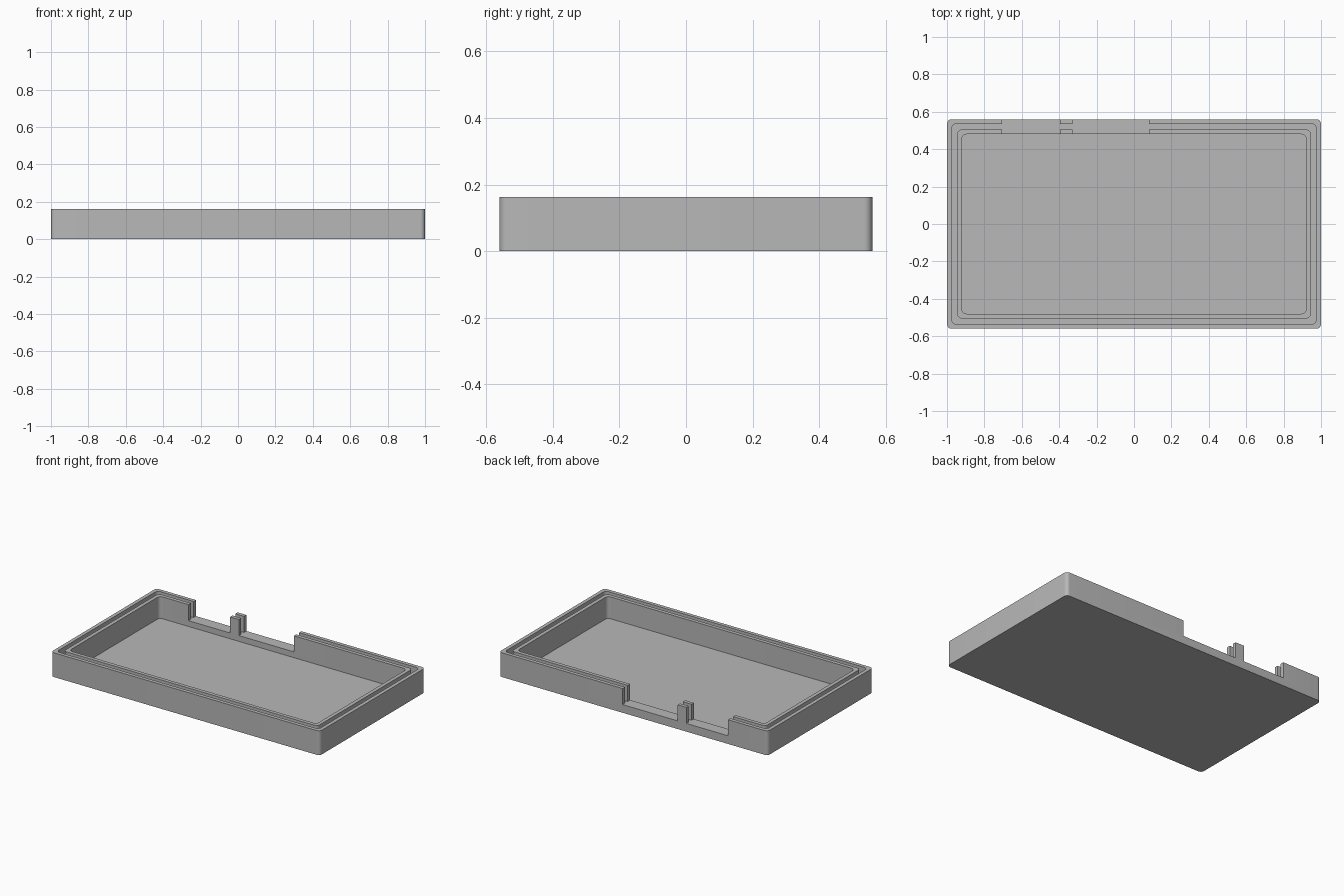
import bpy, bmesh, math

HX, HY, HEIGHT = 1.0, 0.56, 0.163
FLOOR, SILL, GROOVE = 0.016, 0.055, 0.055

if "Cube" in bpy.data.objects:
    bpy.data.objects.remove(bpy.data.objects["Cube"])

grey = bpy.data.materials.new("matte grey")
grey.use_nodes = True
colour = (0.48, 0.48, 0.48, 1)
grey.diffuse_color = colour
grey.node_tree.nodes["Principled BSDF"].inputs["Base Color"].default_value = colour


def rounded_ring(bm, inset, z, radius, steps=8):
    """Ring of vertices following a rounded rectangle."""
    cx, cy = HX - inset - radius, HY - inset - radius
    ring = []
    for quarter, (sx, sy) in enumerate([(1, 1), (-1, 1), (-1, -1), (1, -1)]):
        for i in range(steps + 1):
            a = (quarter + i / steps) * math.pi / 2
            ring.append(bm.verts.new((sx * cx + radius * math.cos(a),
                                      sy * cy + radius * math.sin(a), z)))
    return ring


# Tray: outer wall, grooved rim and inner wall lofted through rounded rings
profile = [(0, 0), (0, HEIGHT), (0.025, HEIGHT), (0.025, GROOVE),
           (0.055, GROOVE), (0.055, HEIGHT), (0.08, HEIGHT), (0.08, FLOOR)]
bm = bmesh.new()
rings = [rounded_ring(bm, inset, z, 0.025) for inset, z in profile]
for low, high in zip(rings, rings[1:]):
    for i in range(len(low)):
        j = (i + 1) % len(low)
        bm.faces.new((low[i], low[j], high[j], high[i]))
bm.faces.new(reversed(rings[0]))
bm.faces.new(rings[-1])
bmesh.ops.recalc_face_normals(bm, faces=bm.faces)
mesh = bpy.data.meshes.new("tray")
bm.to_mesh(mesh)
bm.free()
mesh.materials.append(grey)
tray = bpy.data.objects.new("tray", mesh)
bpy.context.collection.objects.link(tray)
bpy.context.view_layer.objects.active = tray

# Two port openings through the back wall
for x0, x1 in [(-0.705, -0.395), (-0.33, 0.08)]:
    bpy.ops.mesh.primitive_cube_add(size=1, location=((x0 + x1) / 2, 0.52, SILL + 0.1))
    cutter = bpy.context.object
    cutter.name = "port_cutter"
    cutter.scale = (x1 - x0, 0.2, 0.2)
    cutter.hide_render = True
    bpy.context.view_layer.objects.active = tray
    cut = tray.modifiers.new("port opening", "BOOLEAN")
    cut.operation = "DIFFERENCE"
    cut.solver = "EXACT"
    cut.object = cutter
    bpy.ops.object.modifier_apply(modifier=cut.name)
    bpy.data.objects.remove(cutter)

# Smooth corners with crisp edges
bpy.ops.object.select_all(action="DESELECT")
tray.select_set(True)
bpy.ops.object.shade_smooth_by_angle(angle=math.radians(30))
